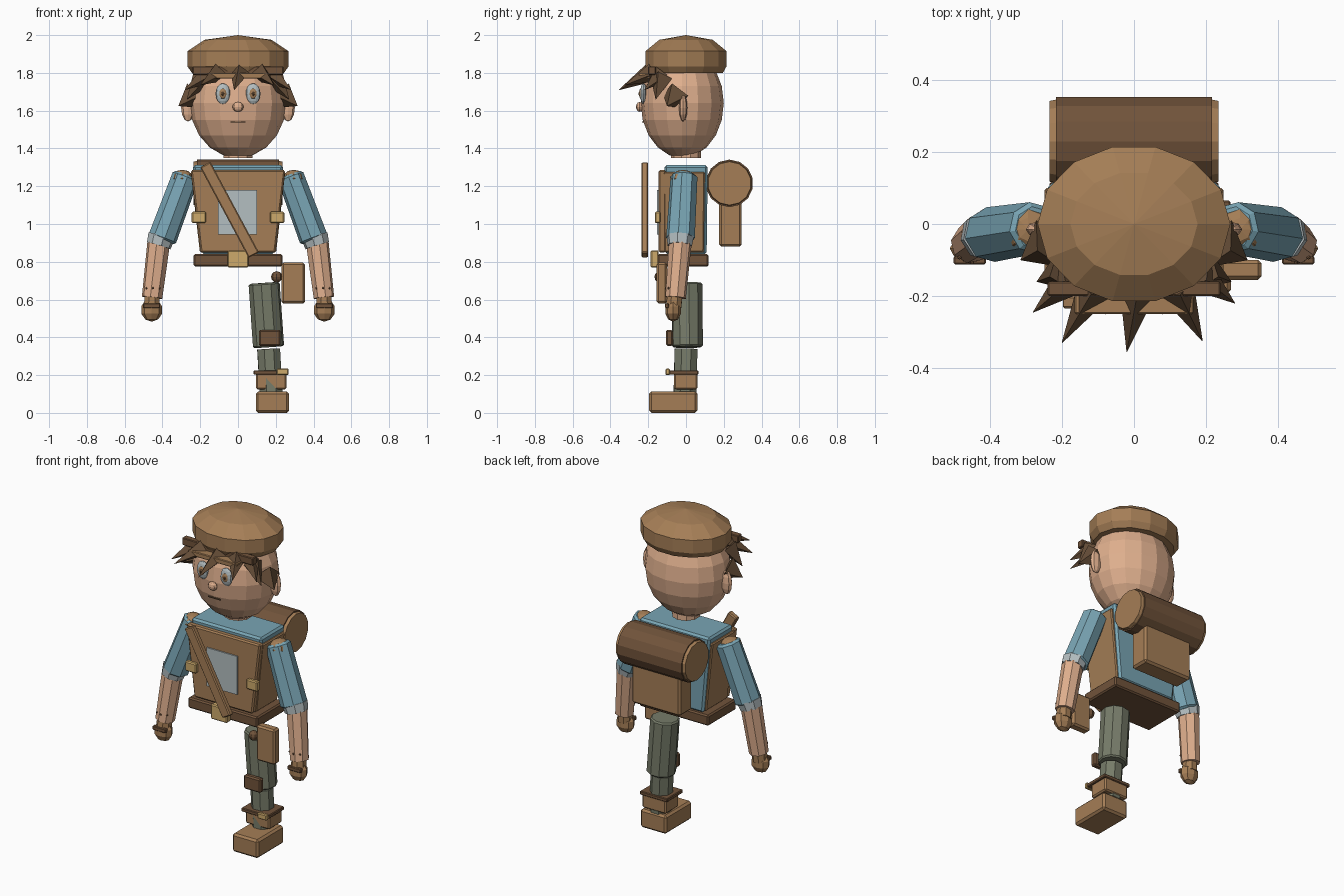
import bpy, bmesh, math
from mathutils import Vector, Matrix

if "Cube" in bpy.data.objects:
    bpy.data.objects.remove(bpy.data.objects["Cube"])


def material(name, rgb):
    m = bpy.data.materials.new(name)
    m.diffuse_color = [c ** 2.2 for c in rgb] + [1]
    m.use_nodes = True
    m.node_tree.nodes["Principled BSDF"].inputs["Base Color"].default_value = m.diffuse_color
    return m


SKIN = material("skin", (.87, .68, .55))
LEATHER = material("leather", (.64, .49, .34))
DARK = material("dark_leather", (.44, .33, .24))
HAIR = material("hair_brown", (.40, .31, .23))
BLUE = material("shirt_blue", (.47, .64, .70))
GREEN = material("trouser_green", (.46, .48, .41))
BRASS = material("brass", (.80, .66, .42))
PALE = material("pale_grey", (.70, .74, .75))


def finish(bm, name, mat):
    bmesh.ops.recalc_face_normals(bm, faces=bm.faces)
    me = bpy.data.meshes.new(name)
    bm.to_mesh(me)
    bm.free()
    me.materials.append(mat)
    ob = bpy.data.objects.new(name, me)
    bpy.context.collection.objects.link(ob)
    return ob


def box(name, lo, hi, mat, bevel=.008, taper=(1, 1), tilt=0):
    """Box between two corners; taper scales the bottom, tilt turns it about y."""
    lo, hi = Vector(lo), Vector(hi)
    bm = bmesh.new()
    bmesh.ops.create_cube(bm, size=1)
    for v in bm.verts:
        low = v.co.z < 0
        v.co = Vector(a * b for a, b in zip(v.co, hi - lo))
        if low:
            v.co.x *= taper[0]
            v.co.y *= taper[1]
    if bevel:
        bmesh.ops.bevel(bm, geom=bm.edges[:], offset=bevel, segments=1, affect='EDGES')
    bm.transform(Matrix.Translation((lo + hi) / 2) @ Matrix.Rotation(tilt, 4, 'Y'))
    return finish(bm, name, mat)


def ball(name, c, r, mat, seg=8, rings=6):
    bm = bmesh.new()
    bmesh.ops.create_uvsphere(bm, u_segments=seg, v_segments=rings, radius=1)
    bm.transform(Matrix.Translation(c) @ Matrix.Diagonal((*r, 1)))
    return finish(bm, name, mat)


def rod(name, a, b, r1, r2, mat, seg=8, bevel=0):
    """Cylinder or cone from a to b."""
    a, b = Vector(a), Vector(b)
    d = b - a
    bm = bmesh.new()
    bmesh.ops.create_cone(bm, cap_ends=True, segments=seg, radius1=r1, radius2=r2, depth=d.length)
    if bevel:
        rim = [e for e in bm.edges if abs(e.verts[0].co.z - e.verts[1].co.z) < 1e-4]
        bmesh.ops.bevel(bm, geom=rim, offset=bevel, segments=1, affect='EDGES')
    bm.transform(Matrix.Translation((a + b) / 2) @ d.to_track_quat('Z', 'Y').to_matrix().to_4x4())
    return finish(bm, name, mat)


def lathe(name, profile, mat, seg, sx, sy):
    """Stack of rings (radius, z); ends are capped."""
    bm = bmesh.new()
    rows = [[bm.verts.new((r * sx * math.cos(2 * math.pi * i / seg),
                           r * sy * math.sin(2 * math.pi * i / seg), z))
             for i in range(seg)] for r, z in profile]
    for p, q in zip(rows, rows[1:]):
        for i in range(seg):
            j = (i + 1) % seg
            bm.faces.new((p[i], p[j], q[j], q[i]))
    bm.faces.new(rows[0])
    bmesh.ops.poke(bm, faces=[bm.faces.new(rows[-1])])
    return finish(bm, name, mat)


# Head, neck and face
ball("head", (0, -.02, 1.64), (.255, .22, .29), SKIN, 16, 10)
rod("neck", (0, 0, 1.35), (0, 0, 1.45), .08, .08, SKIN, 10)
ball("nose", (0, -.245, 1.62), (.03, .02, .026), SKIN)
box("mouth", (-.04, -.232, 1.537), (.04, -.224, 1.543), HAIR, 0)
for s in (-1, 1):
    ball("ear", (s * .265, -.015, 1.615), (.036, .022, .073), SKIN)
    ball("eye", (s * .08, -.225, 1.69), (.039, .018, .055), PALE, 12, 8)
    ball("iris", (s * .08, -.238, 1.69), (.02, .01, .028), LEATHER, 10, 6)
    ball("pupil", (s * .08, -.244, 1.69), (.009, .007, .013), HAIR)

# Cap with a stepped brim at the front
cap = lathe("cap", [(.91, 1.80), (1, 1.835), (1, 1.915), (.66, 1.975)], LEATHER, 14, .268, .22)
me = cap.data
for v in me.vertices:
    if abs(v.co.x) < 1e-4 and abs(v.co.y) < 1e-4:
        v.co.z = 2.0
box("cap_band", (-.24, -.20, 1.79), (.24, -.16, 1.835), DARK, .004)
box("cap_brim", (-.165, -.25, 1.77), (.165, -.19, 1.80), LEATHER, .004)

# Hair fringe and side tufts
for base, tip in [((-.17, -.15, 1.79), (-.28, -.245, 1.71)),
                  ((-.11, -.18, 1.80), (-.20, -.33, 1.735)),
                  ((.01, -.19, 1.80), (-.02, -.355, 1.71)),
                  ((.12, -.18, 1.80), (.19, -.325, 1.735)),
                  ((.18, -.14, 1.79), (.28, -.22, 1.71))]:
    rod("fringe_spike", base, tip, .05, .001, HAIR, 4)
for s in (-1, 1):
    rod("side_tuft", (s * .235, -.055, 1.68), (s * .315, -.1, 1.625), .075, .001, HAIR, 4)
    rod("temple_lock", (s * .19, -.13, 1.77), (s * .27, -.16, 1.66), .06, .001, HAIR, 4)

# Shirt and open-backed vest
box("shirt", (-.24, -.115, .84), (.24, .115, 1.312), BLUE, .012, (.8, .95))
box("vest_front", (-.25, -.145, .85), (.25, -.105, 1.285), LEATHER, .008, (.79, 1))
for s in (-1, 1):
    side = box("vest_side", (-.018, -.12, .85), (.018, .10, 1.275), LEATHER, .006, (1, .95))
    for v in side.data.vertices:
        v.co.x += s * (.184 + .048 * (v.co.z - .85) / .425)
    box("vest_clasp", (s * .2075 - .0375, -.165, 1.005), (s * .2075 + .0375, -.135, 1.065), BRASS, .006)
box("chest_panel", (-.105, -.153, .945), (.10, -.144, 1.18), PALE, 0)
box("chest_strap", (-.076, -.235, .803), (-.014, -.20, 1.347), LEATHER, .006, tilt=math.radians(-28.2)).location.x = 0
box("belt", (-.235, -.15, .775), (.235, .12, .84), DARK)
box("belt_buckle", (-.055, -.187, .77), (.055, -.145, .86), BRASS, .006)

# Belt pouch
box("pouch", (.23, -.155, .58), (.355, -.10, .795), LEATHER, .01)
ball("pouch_knob", (.205, -.14, .72), (.03, .027, .03), DARK)

# Arms
for s in (-1, 1):
    ball("shoulder_pad", (s * .295, -.015, 1.24), (.06, .065, .047), LEATHER)
    rod("upper_arm", (s * .275, -.01, 1.26), (s * .403, -.03, .915), .072, .077, BLUE, 8, .012)
    rod("cuff", (s * .405, -.03, .935), (s * .42, -.033, .885), .073, .066, PALE, 8)
    rod("forearm", (s * .42, -.03, .90), (s * .455, -.055, .61), .061, .055, SKIN, 8)
    for dx in (-.035, 0, .035):
        ball("freckle", (s * .45 + dx, -.107 + abs(dx) * .4, .66), (.006, .006, .006), DARK, 6, 4)
    rod("glove_wrist", (s * .455, -.06, .62), (s * .457, -.065, .56), .042, .045, LEATHER, 8)
    ball("glove", (s * .457, -.068, .545), (.058, .044, .062), LEATHER, 8, 5)
    box("knuckle_strap", (s * .457 - .045, -.112, .555), (s * .457 + .045, -.09, .58), DARK, .004)

# Single leg with knee patch and boot
rod("thigh", (.138, .005, .688), (.162, .008, .348), .083, .083, GREEN, 10, .008)
box("knee_patch", (.11, -.105, .355), (.225, -.07, .44), DARK)
rod("shin", (.162, 0, .338), (.175, -.005, .11), .065, .065, GREEN, 8)
box("boot_shaft", (.095, -.064, .125), (.257, .06, .21), LEATHER)
box("boot_strap", (.083, -.09, .203), (.268, .065, .225), DARK, .004)
box("boot_buckle", (.205, -.108, .20), (.268, -.085, .235), BRASS, .005)
box("boot_foot", (.095, -.195, 0), (.27, .06, .113), LEATHER, .012)

# Backpack and bedroll
box("backpack", (-.165, .175, .88), (.165, .295, 1.18), LEATHER, .012)
rod("bedroll", (-.217, .23, 1.215), (.217, .23, 1.215), .126, .126, DARK, 14)
for s in (-1, 1):
    rod("bedroll_end", (s * .21, .23, 1.215), (s * .235, .23, 1.215), .12, .115, LEATHER, 14)
